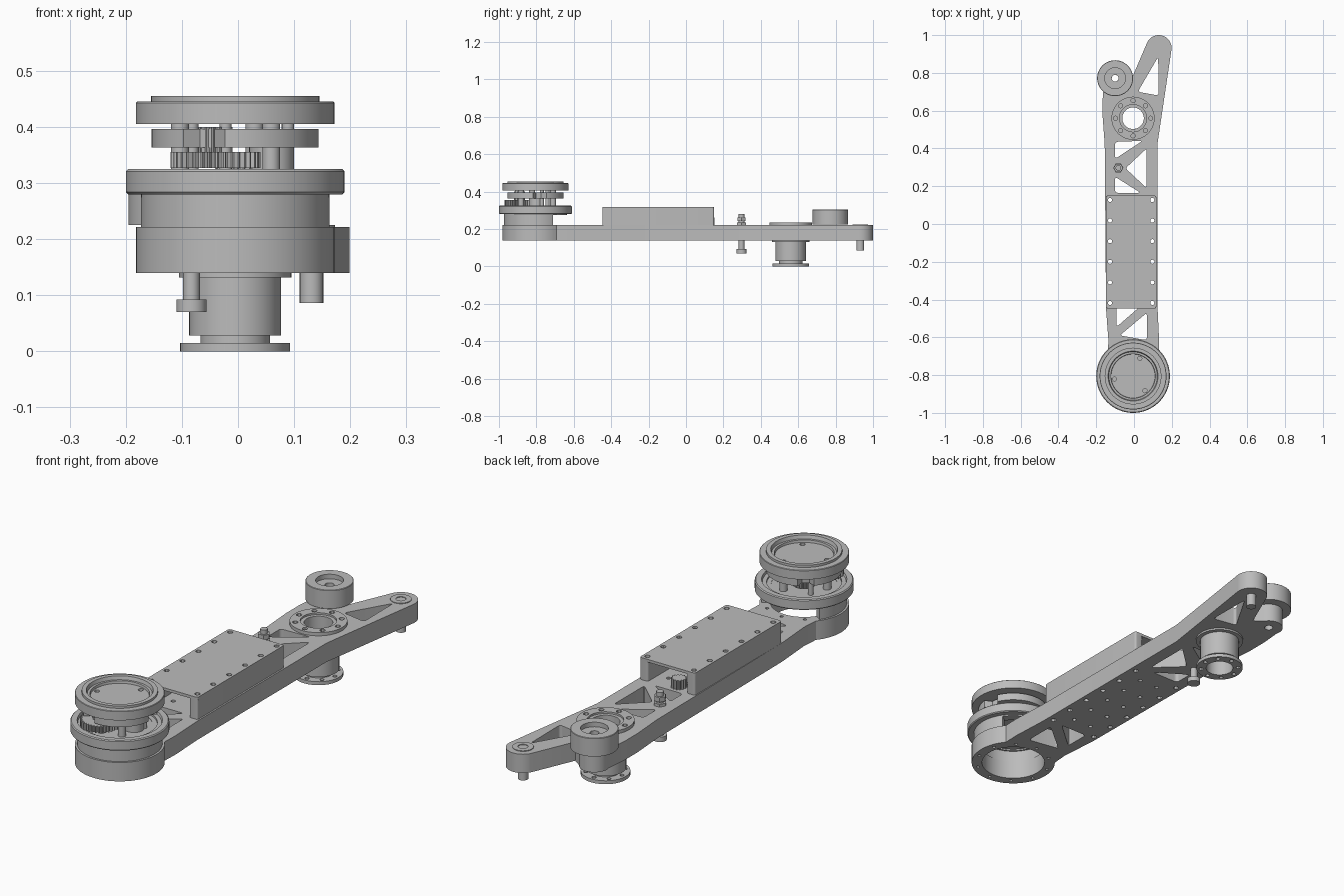
import bpy, bmesh
from math import sin, cos, pi, radians
from mathutils import Vector

cube = bpy.data.objects.get("Cube")
if cube:
    bpy.data.objects.remove(cube, do_unlink=True)

metal = bpy.data.materials.new("brushed grey")
metal.use_nodes = True
GREY = (0.5, 0.5, 0.5, 1)
metal.diffuse_color = GREY
metal.node_tree.nodes["Principled BSDF"].inputs["Base Color"].default_value = GREY

FRONT = (-0.005, -0.805)   # large wheel axis
HUB = (-0.005, 0.56)       # hollow hub axis
TIP = (0.131, 0.932)       # end pin axis
IDLER = (-0.1, 0.772)      # roller axis
BOLT = (-0.083, 0.297)     # clamp bolt axis


def arc(c, r, a0, a1, n=24):
    angles = [radians(a0 + (a1 - a0) * i / n) for i in range(n + 1)]
    return [(c[0] + r * cos(a), c[1] + r * sin(a)) for a in angles]


def circle(c, r, n=48):
    return arc(c, r, 0, 360, n)[:-1]


def bolt_circle(c, r, count, hole, start=0):
    spots = arc(c, r, start, start + 360, count)[:-1]
    return [circle(p, hole, 12) for p in spots]


def rounded(points, r, n=5):
    """Polygon with each corner softened by a short curve."""
    out = []
    for i, p in enumerate(points):
        p = Vector(p)
        a = p + (Vector(points[i - 1]) - p).normalized() * r
        b = p + (Vector(points[(i + 1) % len(points)]) - p).normalized() * r
        for k in range(n + 1):
            t = k / n
            out.append(tuple(a * (1 - t) ** 2 + p * 2 * t * (1 - t) + b * t * t))
    return out


def finish(name, mesh):
    bm = bmesh.new()
    bm.from_mesh(mesh)
    bmesh.ops.remove_doubles(bm, verts=bm.verts, dist=0.00005)
    bmesh.ops.recalc_face_normals(bm, faces=bm.faces)
    bm.to_mesh(mesh)
    bm.free()
    mesh.materials.clear()
    mesh.materials.append(metal)
    obj = bpy.data.objects.new(name, mesh)
    bpy.context.collection.objects.link(obj)
    bpy.ops.object.select_all(action="DESELECT")
    obj.select_set(True)
    bpy.context.view_layer.objects.active = obj
    bpy.ops.object.shade_smooth_by_angle(angle=radians(30))
    return obj


def plate(name, outline, z0, z1, holes=()):
    """Flat outline with holes, extruded from z0 to z1."""
    curve = bpy.data.curves.new(name, "CURVE")
    curve.dimensions = "2D"
    curve.fill_mode = "BOTH"
    curve.extrude = (z1 - z0) / 2
    for loop in [outline, *holes]:
        spline = curve.splines.new("POLY")
        spline.points.add(len(loop) - 1)
        for pt, (x, y) in zip(spline.points, loop):
            pt.co = (x, y, 0, 1)
        spline.use_cyclic_u = True
    temp = bpy.data.objects.new(name + " curve", curve)
    bpy.context.collection.objects.link(temp)
    graph = bpy.context.evaluated_depsgraph_get()
    mesh = bpy.data.meshes.new_from_object(temp.evaluated_get(graph))
    bpy.data.objects.remove(temp, do_unlink=True)
    for v in mesh.vertices:
        v.co.z += (z0 + z1) / 2
    return finish(name, mesh)


def cylinder(name, c, r, z0, z1, sides=32):
    return plate(name, circle(c, r, sides), z0, z1)


def lathe(name, c, profile, a0=0, a1=360, n=64):
    """Sweep a closed (radius, z) profile about a vertical axis."""
    bm = bmesh.new()
    full = a1 - a0 == 360
    rings = []
    for i in range(n if full else n + 1):
        a = radians(a0 + (a1 - a0) * i / n)
        rings.append([bm.verts.new((c[0] + r * cos(a), c[1] + r * sin(a), z)) for r, z in profile])
    m = len(profile)
    for i in range(n):
        p, q = rings[i], rings[(i + 1) % len(rings)]
        for k in range(m):
            bm.faces.new((p[k], q[k], q[(k + 1) % m], p[(k + 1) % m]))
    if not full:
        bm.faces.new(rings[0])
        bm.faces.new(rings[-1])
    mesh = bpy.data.meshes.new(name)
    bm.to_mesh(mesh)
    bm.free()
    return finish(name, mesh)


def gear(name, c, r, depth, teeth, z0, z1):
    pts = []
    for i in range(teeth * 4):
        a = 2 * pi * i / (teeth * 4)
        rad = r if i % 4 < 2 else r - depth
        pts.append((c[0] + rad * cos(a), c[1] + rad * sin(a)))
    return plate(name, pts, z0, z1)


# Main arm with truss windows and screw holes
outline = (arc(FRONT, 0.177, 140, 400, 40)
           + [(0.133, -0.62), (0.125, -0.45), (0.125, 0.43)]
           + arc(TIP, 0.068, -8, 150)
           + [(-0.01, 0.775)] + arc(IDLER, 0.06, 30, 195, 16)
           + [(-0.166, 0.66), (-0.166, 0.57), (-0.155, 0.42), (-0.148, -0.45), (-0.135, -0.62)])
windows = [
    [(-0.1, 0.435), (-0.1, 0.345), (0.045, 0.44)],
    [(0.067, 0.4), (0.067, 0.19), (-0.045, 0.295)],
    [(-0.1, 0.25), (-0.1, 0.165), (0.035, 0.165)],
    [(-0.092, -0.43), (-0.092, -0.545), (0.04, -0.43)],
    [(0.068, -0.47), (0.068, -0.615), (-0.075, -0.59)],
    [(0.128, 0.885), (0.13, 0.68), (0.02, 0.7)],
]
rows = [0.127 - 0.109 * i for i in range(6)]
cover_holes = {x: [circle((x, y), 0.011, 12) for y in rows] for x in (-0.127, 0.097)}
arm_holes = [rounded(w, 0.016) for w in windows]
arm_holes += cover_holes[-0.127] + cover_holes[0.097]
arm_holes += [circle((x, y - 0.05), 0.009, 12) for x in (-0.06, 0.03) for y in rows[:5]]
arm_holes += [circle(FRONT, 0.133), circle(HUB, 0.08), circle(IDLER, 0.018, 16)]
arm_holes += bolt_circle(FRONT, 0.155, 10, 0.007, 18)
plate("arm", outline, 0.14, 0.222, arm_holes)

# Cover: top plate on two side rails, open at both ends
plate("cover_top", rounded([(-0.148, -0.447), (0.118, -0.447), (0.118, 0.15), (-0.148, 0.15)], 0.012),
      0.306, 0.318, cover_holes[-0.127] + cover_holes[0.097])
for side, x0, x1 in (("right", -0.148, -0.108), ("left", 0.078, 0.118)):
    x = -0.127 if x0 < 0 else 0.097
    plate("cover_rail_" + side, rounded([(x0, -0.447), (x1, -0.447), (x1, 0.15), (x0, 0.15)], 0.01),
          0.222, 0.306, cover_holes[x])
gear("inner_pulley", (-0.05, 0.12), 0.032, 0.006, 14, 0.222, 0.262)

# Wheel base: open spacer, flange ring and bearing plate
lathe("spacer", FRONT, [(0.137, 0.22), (0.168, 0.22), (0.168, 0.274), (0.137, 0.274)], 146, 394)
lathe("flange_ring", FRONT, [(0.13, 0.274), (0.168, 0.274), (0.168, 0.28), (0.191, 0.28), (0.195, 0.284),
                             (0.195, 0.321), (0.191, 0.325), (0.168, 0.325), (0.165, 0.314),
                             (0.148, 0.314), (0.148, 0.306), (0.13, 0.306)])
plate("bearing_plate", circle(FRONT, 0.132), 0.28, 0.304, [circle(FRONT, 0.045, 32)])
gear("sun_gear", FRONT, 0.036, 0.008, 16, 0.27, 0.35)

# Reduction gears, carrier and posts
planet = (-0.04, -0.89)
gear("large_gear", planet, 0.08, 0.009, 36, 0.327, 0.355)
gear("pinion", planet, 0.03, 0.006, 14, 0.355, 0.4)
cylinder("pivot_boss", (0.06, -0.8), 0.04, 0.3, 0.365)
carrier = []
for a in (69, 186, 309):
    carrier += arc(FRONT, 0.149, a - 46, a + 46, 20) + arc(FRONT, 0.118, a + 52, a + 66, 4)
plate("carrier", carrier, 0.363, 0.396, [circle(FRONT, 0.05, 32)])
for i, p in enumerate(arc(FRONT, 0.1, 70, 430, 3)[:-1]):
    cylinder(f"long_post_{i + 1}", p, 0.016, 0.3, 0.412, 20)
for i, p in enumerate(arc(FRONT, 0.1, 20, 380, 3)[:-1]):
    cylinder(f"short_post_{i + 1}", p, 0.011, 0.3, 0.41, 16)

# Output wheel with recessed floor
lathe("output_wheel", FRONT, [(0.115, 0.405), (0.177, 0.405), (0.177, 0.443), (0.175, 0.445), (0.15, 0.445),
                              (0.15, 0.455), (0.132, 0.455), (0.128, 0.44), (0.118, 0.44), (0.115, 0.425)])
plate("output_floor", circle(FRONT, 0.118), 0.407, 0.43, bolt_circle(FRONT, 0.1, 3, 0.011, 69))

# Hollow hub with drilled flanges
lathe("hub_barrel", HUB, [(0.057, 0.01), (0.062, 0.01), (0.062, 0.028), (0.082, 0.028), (0.082, 0.132),
                          (0.1, 0.132), (0.1, 0.141), (0.08, 0.141), (0.08, 0.228), (0.057, 0.228)])
plate("hub_top_flange", circle(HUB, 0.114), 0.221, 0.236,
      [circle(HUB, 0.072)] + bolt_circle(HUB, 0.093, 8, 0.011, 0))
plate("hub_bottom_flange", circle(HUB, 0.098), 0, 0.015,
      [circle(HUB, 0.057)] + bolt_circle(HUB, 0.079, 8, 0.009, 0))

# Roller with countersunk top
lathe("roller", IDLER, [(0.018, 0.225), (0.095, 0.225), (0.095, 0.303), (0.093, 0.305),
                        (0.055, 0.305), (0.055, 0.285), (0.018, 0.285)])

# Clamp bolt, nuts and end pin
cylinder("bolt_head", BOLT, 0.027, 0.07, 0.092, 24)
cylinder("bolt_shaft", BOLT, 0.015, 0.09, 0.28, 20)
cylinder("lower_nut", BOLT, 0.027, 0.221, 0.234, 6)
cylinder("upper_nut", BOLT, 0.025, 0.242, 0.262, 6)
cylinder("end_pin", TIP, 0.021, 0.086, 0.15, 24)
plate("end_washer", circle(TIP, 0.042, 32), 0.22, 0.225, [circle(TIP, 0.02, 20)])
